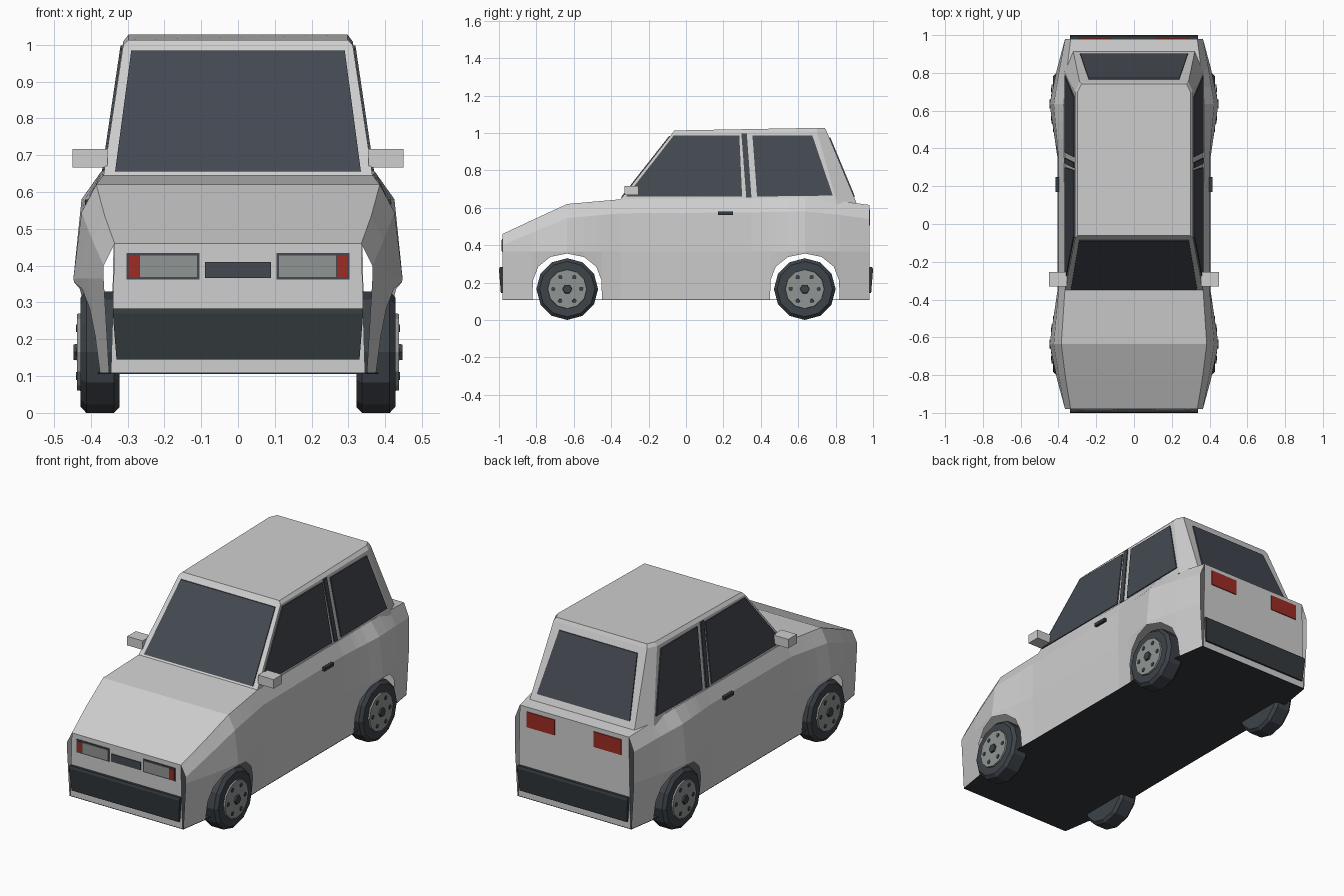
import bpy
import bmesh
import math
from mathutils import Vector

if "Cube" in bpy.data.objects:
    bpy.data.objects.remove(bpy.data.objects["Cube"], do_unlink=True)


def material(name, r, g, b):
    m = bpy.data.materials.new(name)
    m.use_nodes = True
    m.diffuse_color = (r, g, b, 1)
    bsdf = m.node_tree.nodes["Principled BSDF"]
    bsdf.inputs["Base Color"].default_value = (r, g, b, 1)
    bsdf.inputs["Roughness"].default_value = 0.7
    return m


PAINT = material("light_grey_paint", 0.62, 0.62, 0.62)
GLASS = material("dark_glass", 0.058, 0.066, 0.082)
TRIM = material("black_trim", 0.034, 0.041, 0.046)
TYRE = material("tyre_rubber", 0.047, 0.056, 0.066)
METAL = material("lens_and_hub_grey", 0.28, 0.30, 0.29)
RED = material("red_light", 0.34, 0.025, 0.017)


def build(name, verts, faces, mat):
    bm = bmesh.new()
    vs = [bm.verts.new(v) for v in verts]
    for f in faces:
        bm.faces.new([vs[i] for i in f])
    bmesh.ops.recalc_face_normals(bm, faces=bm.faces)
    me = bpy.data.meshes.new(name)
    bm.to_mesh(me)
    bm.free()
    me.materials.append(mat)
    ob = bpy.data.objects.new(name, me)
    bpy.context.collection.objects.link(ob)
    return ob


def loft(name, rings, mat, closed=True):
    """Skin equal-length rings; a closed loft wraps round and is capped."""
    n = len(rings[0])
    faces = []
    for r in range(len(rings) - 1):
        for i in range(n if closed else n - 1):
            j = (i + 1) % n
            faces.append((r * n + i, r * n + j, (r + 1) * n + j, (r + 1) * n + i))
    if closed:
        last = (len(rings) - 1) * n
        faces += [tuple(range(n)), tuple(range(last, last + n))]
    return build(name, [p for ring in rings for p in ring], faces, mat)


def prism(name, pts, depth, mat):
    d = Vector(depth)
    return loft(name, [pts, [Vector(p) + d for p in pts]], mat)


def box(name, x, y, z, mat):
    pts = [(x[0], y[0], z[0]), (x[1], y[0], z[0]), (x[1], y[0], z[1]), (x[0], y[0], z[1])]
    return prism(name, pts, (0, y[1] - y[0], 0), mat)


def lathe_x(name, profile, centre, sides, mat, side=1, turn=0.0):
    """Rings of (x, radius) about an axis parallel to x."""
    rings = []
    for x, r in profile:
        ring = []
        for k in range(sides):
            a = turn + 2 * math.pi * k / sides
            ring.append((side * x, centre[0] + r * math.cos(a), centre[1] + r * math.sin(a)))
        rings.append(ring)
    return loft(name, rings, mat)


# Body shell: y, sill x, waist x, shoulder x and z, deck edge x and z
KEYS = [
    (-0.98, 0.350, 0.365, 0.365, 0.400, 0.335, 0.460),
    (-0.82, 0.375, 0.408, 0.395, 0.468, 0.362, 0.535),
    (-0.635, 0.400, 0.447, 0.425, 0.545, 0.385, 0.620),
    (-0.35, 0.395, 0.405, 0.400, 0.570, 0.366, 0.645),
    (0.35, 0.395, 0.405, 0.400, 0.575, 0.370, 0.650),
    (0.635, 0.400, 0.447, 0.425, 0.580, 0.372, 0.655),
    (0.82, 0.375, 0.408, 0.395, 0.562, 0.355, 0.636),
    (0.98, 0.350, 0.365, 0.365, 0.540, 0.335, 0.615),
]
SILL, WAIST, AXLE = 0.11, 0.365, 0.635


def section(y):
    for a, b in zip(KEYS, KEYS[1:]):
        if y <= b[0]:
            t = (y - a[0]) / (b[0] - a[0])
            return [p + (q - p) * t for p, q in zip(a, b)]
    return list(KEYS[-1])


# Lower edge of the shell, raised over each wheel
half_arch = [(0.185, SILL), (0.184, 0.21), (0.155, 0.285), (0.09, 0.337)]
stations = [(k[0], SILL) for k in KEYS if abs(k[0]) in (0.98, 0.35)]
for c in (-AXLE, AXLE):
    stations.append((c, 0.355))
    stations += [(c + s * d, z) for s in (-1, 1) for d, z in half_arch]
stations.sort()

rings, floor_edge = [], []
for y, low in stations:
    _, sill, waist, sh_x, sh_z, dk_x, dk_z = section(y)
    low_x = sill + (waist - sill) * (low - SILL) / (WAIST - SILL)
    half = [(low_x, low), (waist, WAIST), (sh_x, sh_z), (dk_x, dk_z)]
    rings.append([(x, y, z) for x, z in half] + [(-x, y, z) for x, z in reversed(half)])
    floor_edge.append((sill, y))
loft("body_shell", rings, PAINT, closed=False)

floor = [(x, y, SILL - 0.004) for x, y in floor_edge]
floor += [(-x, y, z) for x, y, z in reversed(floor)]
prism("floor_pan", floor, (0, 0, 0.004), TRIM)

for end, s, top in (("front", -1, 0.46), ("rear", 1, 0.615)):
    panel = [(-0.345, s * 0.98, SILL), (0.345, s * 0.98, SILL),
             (0.335, s * 0.98, top), (-0.335, s * 0.98, top)]
    prism(end + "_panel", panel, (0, -s * 0.003, 0), PAINT)
    # Bumper with its face leaning back at the bottom
    loft(end + "_bumper", [
        [(x, s * 0.978, 0.145), (x, s * 0.99, 0.145), (x * 1.03, s, 0.27),
         (x * 1.03, s * 0.995, 0.283), (x * 1.03, s * 0.978, 0.283)]
        for x in (-0.33, 0.33)], TRIM)


# Cabin with chamfered rear corners and a thin roof cap
def cabin_ring(front, side, back):
    half = [front, side, back]
    return half + [(-x, y, z) for x, y, z in reversed(half)]


loft("cabin", [
    cabin_ring((0.369, -0.37, 0.62), (0.369, 0.81, 0.62), (0.322, 0.914, 0.62)),
    cabin_ring((0.312, -0.073, 0.998), (0.312, 0.70, 1.008), (0.288, 0.752, 1.008)),
    cabin_ring((0.298, -0.062, 1.013), (0.298, 0.70, 1.027), (0.278, 0.742, 1.027)),
], PAINT)


def side_x(z):
    return 0.369 - (z - 0.62) * 0.148


def front_y(z):
    return -0.37 + (z - 0.62) * 0.786


def rear_y(z):
    return 0.914 - (z - 0.62) * 0.4175


# Windscreen and rear window
for name, fn, s, bottom, top in (
        ("windscreen", front_y, -1, (0.334, 0.655), (0.29, 0.984)),
        ("rear_window", rear_y, 1, (0.285, 0.66), (0.24, 0.975))):
    pts = [(k * x, fn(z), z) for k, (x, z) in ((-1, bottom), (1, bottom), (1, top), (-1, top))]
    prism(name, pts, (0, s * 0.006, 0), GLASS)

# Side windows and the dark strip on the door pillar
panes = {
    "front_door_window": [(-0.32, 0.66), (0.300, 0.66), (0.285, 0.987), (-0.065, 0.987)],
    "pillar_strip": [(0.322, 0.655), (0.35, 0.655), (0.325, 0.998), (0.296, 0.998)],
    "rear_door_window": [(0.38, 0.66), (0.785, 0.665), (0.675, 0.987), (0.355, 0.987)],
}
for side, s in (("left", 1), ("right", -1)):
    for name, outline in panes.items():
        pts = [(s * side_x(z), y, z) for y, z in outline]
        prism(side + "_" + name, pts, (s * 0.006, 0, 0), GLASS)

    # Mirror, handle and lights
    box(side + "_mirror", (s * 0.355, s * 0.45), (-0.33, -0.255), (0.667, 0.717), PAINT)
    box(side + "_door_handle", (s * 0.39, s * 0.415), (0.17, 0.25), (0.562, 0.58), TRIM)
    box(side + "_headlight_bezel", (s * 0.105, s * 0.303), (-0.984, -0.979), (0.362, 0.434), GLASS)
    box(side + "_headlight_lens", (s * 0.112, s * 0.266), (-0.987, -0.98), (0.369, 0.427), METAL)
    box(side + "_turn_signal", (s * 0.269, s * 0.298), (-0.987, -0.98), (0.369, 0.427), RED)
    box(side + "_tail_light", (s * 0.12, s * 0.29), (0.979, 0.985), (0.505, 0.59), RED)

    # Wheels: tyre, hub disc, centre cap and six nuts
    for end, cy in (("front", -AXLE), ("rear", AXLE)):
        tag = side + "_" + end
        hub = (cy, 0.165)
        lathe_x(tag + "_tyre", [(0.322, 0.135), (0.322, 0.15), (0.337, 0.165), (0.412, 0.165),
                                (0.428, 0.148), (0.428, 0.11)], hub, 12, TYRE, s, math.pi / 6)
        lathe_x(tag + "_hub", [(0.42, 0.106), (0.437, 0.104)], hub, 12, METAL, s)
        lathe_x(tag + "_hub_cap", [(0.43, 0.027), (0.447, 0.024)], hub, 6, TYRE, s)
        for k in range(6):
            a = k * math.pi / 3
            spot = (hub[0] + 0.075 * math.cos(a), hub[1] + 0.075 * math.sin(a))
            lathe_x(tag + "_nut_%d" % (k + 1), [(0.43, 0.013), (0.44, 0.012)], spot, 6, TYRE, s)

box("grille", (-0.09, 0.09), (-0.985, -0.979), (0.367, 0.41), GLASS)
